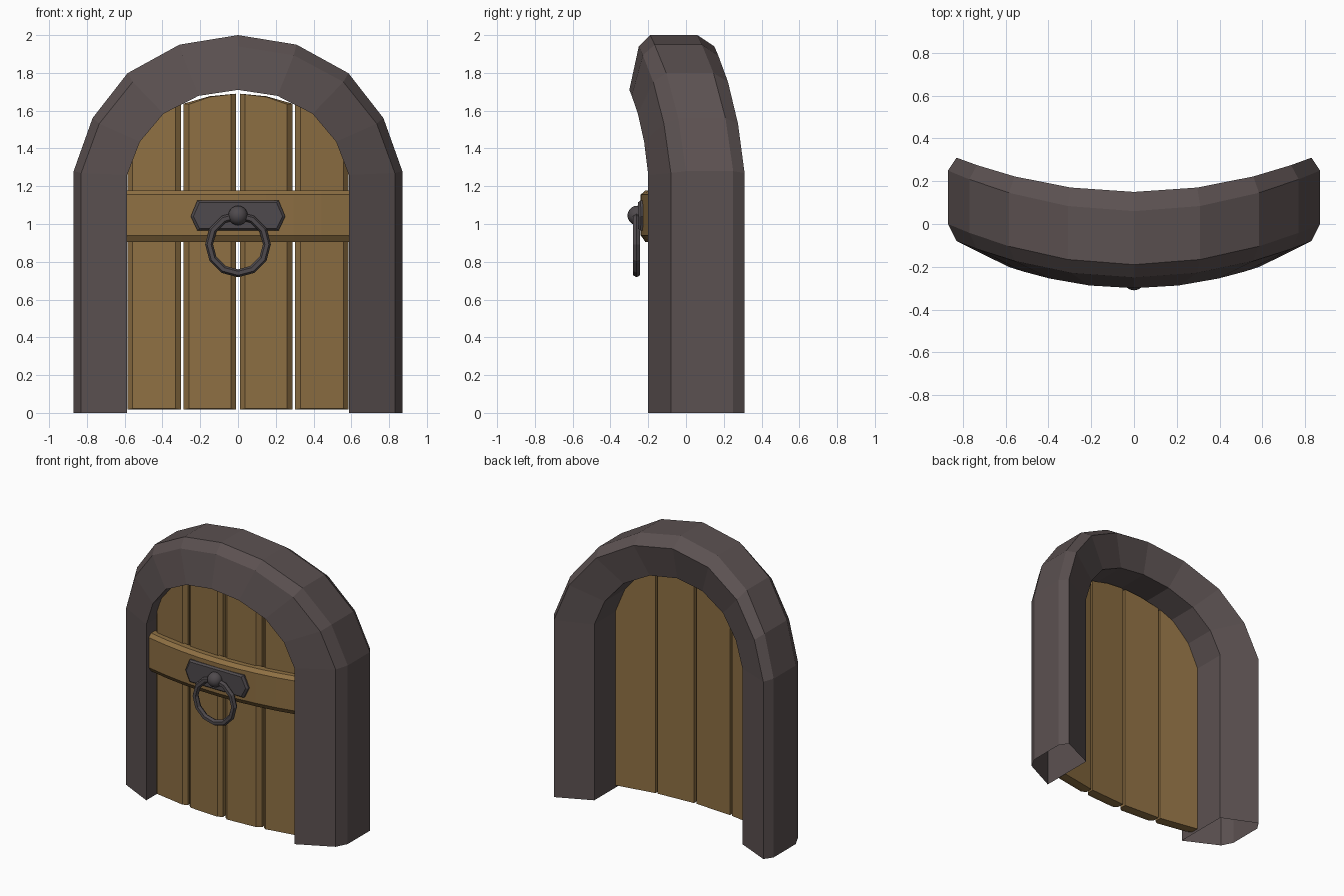
import bpy, bmesh
from math import sqrt, radians
from mathutils import Vector

if "Cube" in bpy.data.objects:
    bpy.data.objects.remove(bpy.data.objects["Cube"], do_unlink=True)


def material(name, rgb):
    m = bpy.data.materials.new(name)
    m.use_nodes = True
    m.diffuse_color = (*rgb, 1)
    m.node_tree.nodes["Principled BSDF"].inputs["Base Color"].default_value = (*rgb, 1)
    return m


stone = material("grey brown stone", (0.105, 0.082, 0.082))
wood = material("warm wood", (0.27, 0.16, 0.056))
metal = material("dark iron", (0.078, 0.068, 0.074))


def loft(name, rings, mat, start_cap=True, end_cap=True):
    """Skin a list of equally sized closed rings."""
    bm = bmesh.new()
    loops = [[bm.verts.new(p) for p in ring] for ring in rings]
    n = len(loops[0])
    for a, b in zip(loops, loops[1:]):
        for i in range(n):
            j = (i + 1) % n
            bm.faces.new((a[i], a[j], b[j], b[i]))
    if start_cap:
        bm.faces.new(loops[0])
    if end_cap:
        bm.faces.new(loops[-1])
    bmesh.ops.recalc_face_normals(bm, faces=bm.faces)
    mesh = bpy.data.meshes.new(name)
    bm.to_mesh(mesh)
    bm.free()
    mesh.materials.append(mat)
    obj = bpy.data.objects.new(name, mesh)
    bpy.context.collection.objects.link(obj)
    return obj


def slab(name, outline, front, thick, bevel, inset_x, inset_z, mat):
    """Upright plate with a chamfered front; front(x) gives its y."""
    xs, zs = zip(*outline)
    cx, cz = (min(xs) + max(xs)) / 2, (min(zs) + max(zs)) / 2
    kx = 1 - 2 * inset_x / (max(xs) - min(xs))
    kz = 1 - 2 * inset_z / (max(zs) - min(zs))
    back = [(x, front(x) + thick, z) for x, z in outline]
    rim = [(x, front(x) + bevel, z) for x, z in outline]
    face = []
    for x, z in outline:
        px = cx + (x - cx) * kx
        face.append((px, front(px), cz + (z - cz) * kz))
    return loft(name, [back, rim, face], mat)


# Stone arch: section corners as (half width, spring z, rise, y at leg, y at crown)
section = [
    (0.587, 1.26, 0.45, -0.20, -0.30),
    (0.83, 1.27, 0.67, -0.08, -0.25),
    (0.87, 1.28, 0.72, 0.00, -0.19),
    (0.87, 1.28, 0.72, 0.25, 0.06),
    (0.83, 1.27, 0.67, 0.31, 0.15),
    (0.587, 1.26, 0.45, 0.20, 0.10),
]
steps = [(1, 0), (0.885, 0.39), (0.672, 0.72), (0.356, 0.93), (0, 1)]
steps += [(-u, v) for u, v in reversed(steps[:-1])]


def arch_ring(u, v):
    return [(w * u, crown + (leg - crown) * u * u, z + rise * v)
            for w, z, rise, leg, crown in section]


def foot_ring(u):
    return [(x, y, 0) for x, y, z in arch_ring(u, 0)]


rings = [foot_ring(1)] + [arch_ring(u, v) for u, v in steps] + [foot_ring(-1)]
loft("stone_arch", rings, stone, False, False)


# Door planks, bowed with the wall and trimmed to the arch
def plank_top(x):
    return 1.26 + 0.43 * sqrt(1 - (x / 0.6) ** 2)


def plank_front(x):
    return -0.18 + 0.2 * x * x


for side, label in ((-1, "right"), (1, "left")):
    for part, x0, x1, cuts in (("inner", 0.01, 0.288, (0.288, 0.15, 0.01)),
                               ("outer", 0.302, 0.586, (0.586, 0.52, 0.42, 0.302))):
        outline = [(x0, 0.018), (x1, 0.018)] + [(x, plank_top(x)) for x in cuts]
        slab(f"{label}_{part}_plank", [(side * x, z) for x, z in outline],
             plank_front, 0.075, 0.025, 0.028, 0.004, wood)

# Curved cross band
band_section = [(0.07, 0.905), (0.025, 0.905), (0, 0.94),
                (0, 1.155), (0.025, 1.178), (0.07, 1.178)]
rings = []
for i in range(9):
    x = 0.588 * (i - 4) / 4
    rings.append([(x, -0.24 + 0.2 * x * x + dy, z) for dy, z in band_section])
loft("cross_band", rings, wood)

# Handle plate
plate = [(-0.25, 1.04), (-0.215, 0.965), (0.215, 0.965),
         (0.25, 1.04), (0.215, 1.125), (-0.215, 1.125)]
slab("handle_plate", plate, lambda x: -0.262 + 0.2 * x * x, 0.04, 0.012, 0.014, 0.01, metal)

# Knob and pull ring
bpy.ops.mesh.primitive_uv_sphere_add(segments=16, ring_count=10, radius=0.052,
                                     location=(0, -0.258, 1.045))
knob = bpy.context.object
knob.name = "knob"
knob.data.materials.append(metal)
bpy.ops.object.shade_smooth_by_angle(angle=radians(40))

bpy.ops.mesh.primitive_torus_add(major_segments=12, minor_segments=6,
                                 major_radius=0.153, minor_radius=0.021,
                                 location=(0, -0.262, 0.892),
                                 rotation=(radians(90), 0, 0))
ring = bpy.context.object
ring.name = "pull_ring"
ring.data.materials.append(metal)
